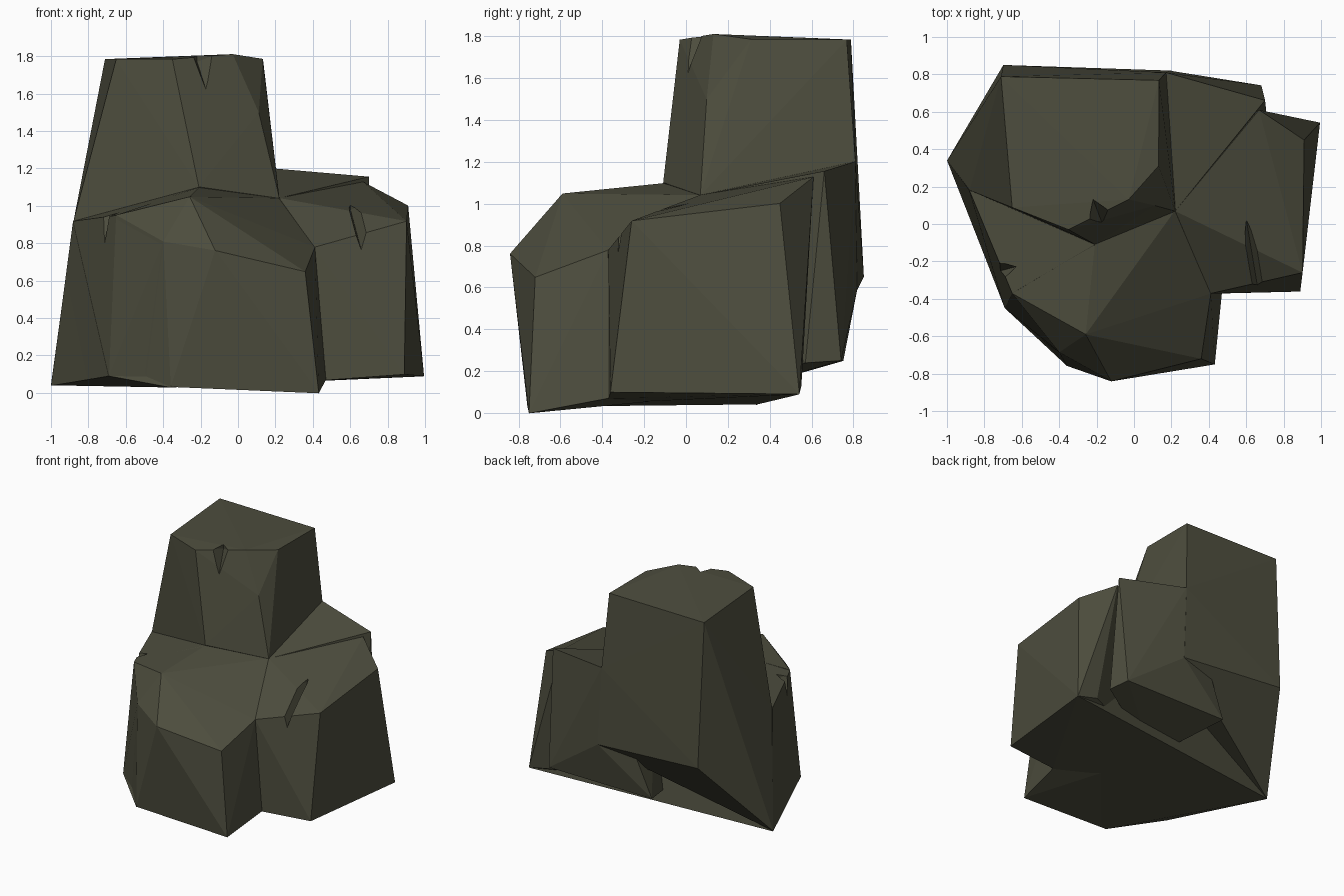
import bpy, bmesh, random
from mathutils import Vector

if "Cube" in bpy.data.objects:
    bpy.data.objects.remove(bpy.data.objects["Cube"])

random.seed(4)
stone = bpy.data.materials.new("dark olive stone")
stone.diffuse_color = (0.075, 0.075, 0.048, 1)
stone.use_nodes = True
stone.node_tree.nodes["Principled BSDF"].inputs["Base Color"].default_value = stone.diffuse_color


def chunk(name, pts, jitter=0.002):
    """Faceted boulder: convex hull around a few corner points."""
    bm = bmesh.new()
    for p in pts:
        bm.verts.new(Vector(p) + Vector([random.uniform(-jitter, jitter) for _ in range(3)]))
    bmesh.ops.convex_hull(bm, input=bm.verts[:])
    loose = [v for v in bm.verts if not v.link_faces]
    bmesh.ops.delete(bm, geom=loose, context='VERTS')
    bmesh.ops.recalc_face_normals(bm, faces=bm.faces[:])
    me = bpy.data.meshes.new(name)
    bm.to_mesh(me)
    bm.free()
    me.materials.append(stone)
    ob = bpy.data.objects.new(name, me)
    bpy.context.collection.objects.link(ob)
    return ob


def chip(tip, out, drop, width):
    """Wedge-shaped cutter running outward from a tip on an upper face."""
    tip, out = Vector(tip), Vector((*out, 0))
    side = Vector((-out.y, out.x, 0)).normalized() * width
    up = Vector((0, 0, 0.08))
    end = tip + out
    return chunk("chip_cutter", [tip, tip + up, end + side + up, end - side + up,
                                 end - Vector((0, 0, drop))])


def volume(me):
    bm = bmesh.new()
    bm.from_mesh(me)
    v = bm.calc_volume()
    bm.free()
    return v


def combine(base, other, op):
    """Apply an exact boolean; keep the pieces separate if it fails."""
    mod = base.modifiers.new(op, 'BOOLEAN')
    mod.object, mod.operation, mod.solver = other, op, 'EXACT'
    dg = bpy.context.evaluated_depsgraph_get()
    dg.update()
    me = bpy.data.meshes.new_from_object(base.evaluated_get(dg))
    base.modifiers.clear()
    before, after = volume(base.data), volume(me)
    if op == 'UNION':
        good = after >= before * 0.999
    else:
        good = before * 0.9 < after <= before * 1.001
    if good:
        base.data = me
    if good or op == 'DIFFERENCE':
        bpy.data.objects.remove(other)


# Corners shared by neighbouring chunks
core = (0, .2, .09)
tower_front, tower_right = (-.21, -.11, 1.10), (.22, .07, 1.04)
left_top, left_foot = (-.88, .18, .92), (-1, .34, .04)
left_brow, left_toe = (-.65, -.37, .95), (-.69, -.45, .09)
cheek, cheek_foot = (-.40, -.685, .81), (-.49, -.62, .09)
front_foot = (-.36, -.76, .03)
crease_top, crease_foot = (.41, -.37, .78), (.47, -.37, .07)
right_foot = (.995, .54, .09)
back_top, back_peak = (.17, .81, 1.2), (.70, .66, 1.155)
back_lip = (.20, .82, .59)

# Tall block at the back left: near-level rim, flaring out, undercut at the back
rim = [(-.71, .79), (.135, .77), (.13, .31), (-.35, -.03), (-.65, .09)]
rock = chunk("rock", [(x, y, 1.785) for x, y in rim] + [
    (-.03, .13, 1.81), (.11, .10, 1.5),
    tower_front, tower_right, left_top, left_foot, back_top, (-.70, .85, .65), back_lip])

# Lower shoulders around it
left = chunk("left_shoulder", [
    left_foot, left_top, left_brow, left_toe, cheek, tower_front, core, cheek_foot])
front = chunk("front_shoulder", [
    left_brow, cheek, cheek_foot, front_foot, tower_front, tower_right, core,
    crease_top, crease_foot,
    (.43, -.75, 0), (-.12, -.84, .76), (.36, -.72, .65), (-.26, -.59, 1.05)])
right = chunk("right_shoulder", [
    crease_top, crease_foot, tower_right, core, right_foot, (.67, .61, 1.13),
    (.91, .45, 1.0), (.90, -.26, .92), (.89, -.36, .10), (.60, -.30, .83), (.82, .55, .13)])
back = chunk("back_shoulder", [
    back_top, back_peak, back_lip, tower_right, core,
    (.68, .74, .25), (.71, .57, .24), (-.23, .75, .25)])
base = chunk("base_fill", [left_foot, right_foot, crease_foot, left_toe, front_foot,
                           left_top, tower_right])
for part in (left, front, right, back, base):
    combine(rock, part, 'UNION')

# Small chips in the upper edges: tower, right shoulder, left shoulder
combine(rock, chip((-.22, .13, 1.77), (.08, -.20), .24, .14), 'DIFFERENCE')
combine(rock, chip((.60, .02, .98), (.07, -.42), .26, .12), 'DIFFERENCE')
combine(rock, chip((-.63, -.23, .93), (-.20, -.05), .32, .12), 'DIFFERENCE')

# One flat colour, flat faces
for poly in rock.data.polygons:
    poly.use_smooth = False
    poly.material_index = 0
